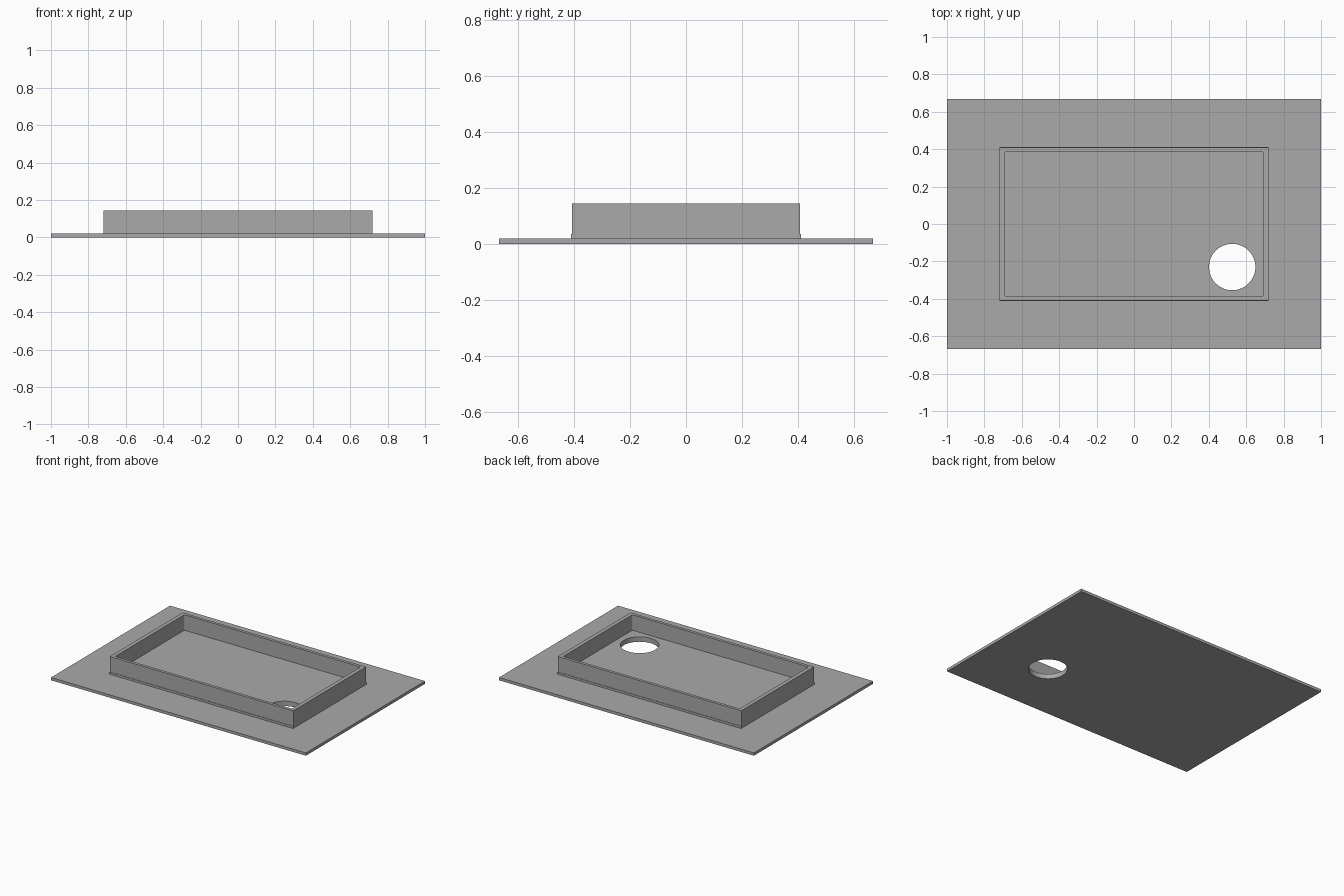
import bpy, bmesh, math

if "Cube" in bpy.data.objects:
    bpy.data.objects.remove(bpy.data.objects["Cube"], do_unlink=True)

grey = bpy.data.materials.new("plain_grey")
grey.use_nodes = True
colour = (0.4, 0.4, 0.4, 1)
grey.diffuse_color = colour
grey.node_tree.nodes["Principled BSDF"].inputs["Base Color"].default_value = colour


def add_object(name, bm):
    bmesh.ops.recalc_face_normals(bm, faces=bm.faces)
    mesh = bpy.data.meshes.new(name)
    bm.to_mesh(mesh)
    bm.free()
    mesh.materials.append(grey)
    obj = bpy.data.objects.new(name, mesh)
    bpy.context.collection.objects.link(obj)
    return obj


def box(name, half_x, half_y, bottom, top, corner=0):
    """Upright box, optionally with rounded vertical corners."""
    bm = bmesh.new()
    bmesh.ops.create_cube(bm, size=2)
    for v in bm.verts:
        v.co = (v.co.x * half_x, v.co.y * half_y, top if v.co.z > 0 else bottom)
    if corner:
        upright = [e for e in bm.edges if abs(e.verts[0].co.z - e.verts[1].co.z) > 0.001]
        bmesh.ops.bevel(bm, geom=upright, offset=corner, segments=4,
                        profile=0.5, affect='EDGES')
    return add_object(name, bm)


def cut(obj, cutter):
    mod = obj.modifiers.new("cut", 'BOOLEAN')
    mod.operation = 'DIFFERENCE'
    mod.solver = 'EXACT'
    mod.object = cutter
    cutter.hide_render = True
    cutter.hide_set(True)


# Base plate, raised floor and surrounding wall
plate = box("base_plate", 1.0, 0.667, 0, 0.02)
floor = box("raised_floor", 0.72, 0.411, 0.02, 0.035)
wall = box("rim_wall", 0.72, 0.408, 0.035, 0.145)

# Cavity inside the wall
cut(wall, box("cavity_cutter", 0.692, 0.387, 0, 0.3, corner=0.007))

# Round hole through the floor and plate
bm = bmesh.new()
bmesh.ops.create_cone(bm, cap_ends=True, segments=64, radius1=0.124,
                      radius2=0.124, depth=0.4)
bmesh.ops.translate(bm, vec=(0.525, -0.23, 0), verts=bm.verts)
hole = add_object("hole_cutter", bm)
for part in (plate, floor):
    cut(part, hole)

# Smooth the curved surfaces and keep the edges sharp
for part in (plate, floor, wall, hole):
    for poly in part.data.polygons:
        poly.use_smooth = part is hole and len(poly.vertices) == 4
